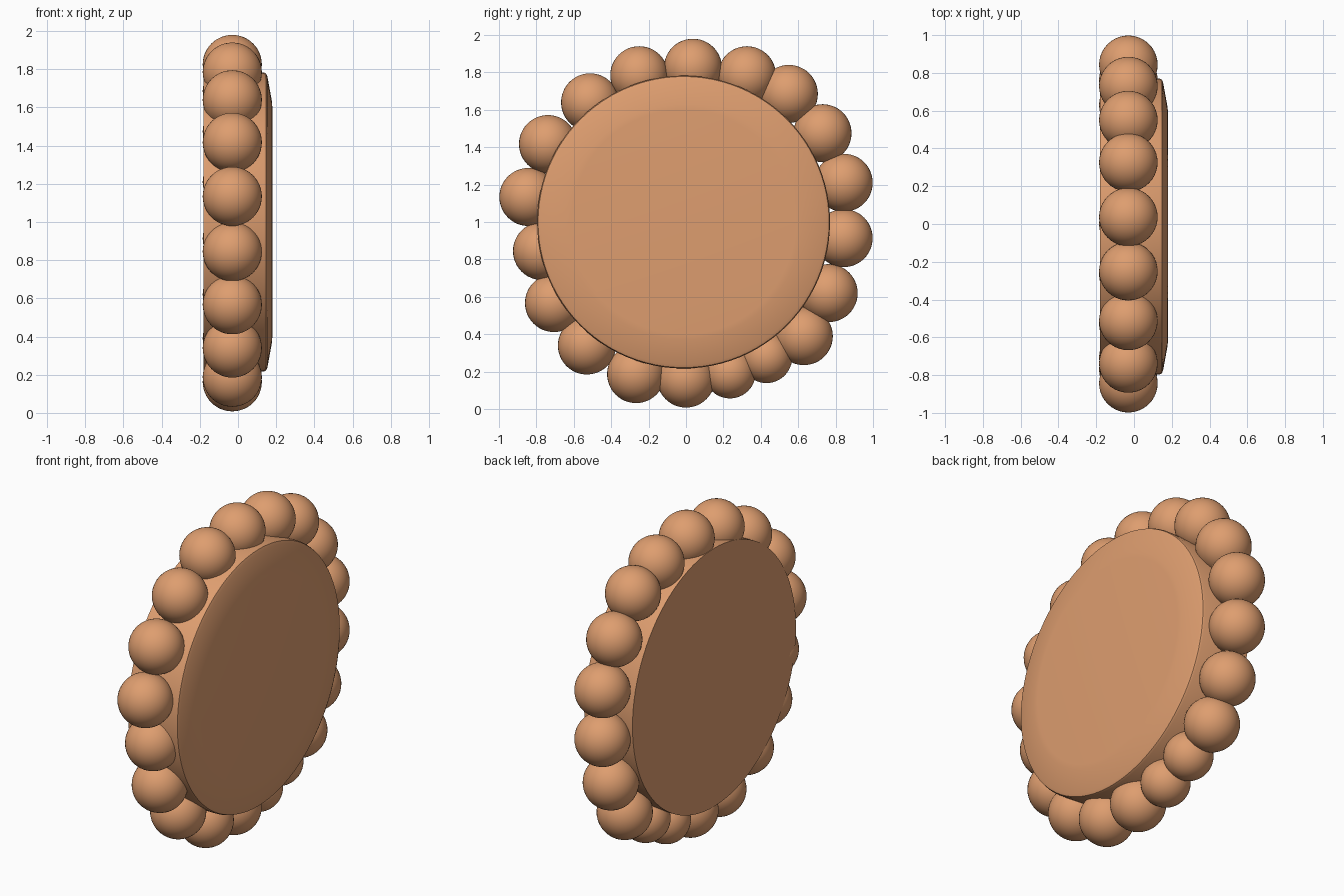
import bpy, bmesh, math
from mathutils import Matrix, Vector

cube = bpy.data.objects.get("Cube")
if cube:
    bpy.data.objects.remove(cube, do_unlink=True)

# Single warm tan colour
tan = bpy.data.materials.new("warm_tan")
tan.use_nodes = True
colour = (0.73, 0.34, 0.16, 1)
tan.diffuse_color = colour
tan.node_tree.nodes["Principled BSDF"].inputs["Base Color"].default_value = colour


def finish(name, bm, angle):
    """Turn a bmesh into a smooth-shaded, coloured object."""
    bmesh.ops.recalc_face_normals(bm, faces=bm.faces)
    mesh = bpy.data.meshes.new(name)
    bm.to_mesh(mesh)
    bm.free()
    mesh.materials.append(tan)
    obj = bpy.data.objects.new(name, mesh)
    bpy.context.collection.objects.link(obj)
    bpy.ops.object.select_all(action="DESELECT")
    obj.select_set(True)
    bpy.context.view_layer.objects.active = obj
    bpy.ops.object.shade_smooth_by_angle(angle=math.radians(angle))
    return obj


# Disc: profile (x, radius) turned around the x axis
CENTRE = Vector((0, -0.013, 1.0))
profile = [(-0.18, 0), (-0.18, 0.783), (0.135, 0.783), (0.147, 0.778),
           (0.154, 0.762), (0.178, 0.63), (0.18, 0.6), (0.18, 0)]
bm = bmesh.new()
verts = [bm.verts.new(CENTRE + Vector((x, 0, r))) for x, r in profile]
edges = [bm.edges.new(pair) for pair in zip(verts, verts[1:])]
bmesh.ops.spin(bm, geom=verts + edges, cent=CENTRE, axis=(1, 0, 0),
               angle=math.tau, steps=96)
bmesh.ops.remove_doubles(bm, verts=bm.verts, dist=0.0005)
finish("disc", bm, 40)

# Ring of hand-placed balls around the rim: (y, z) centres
BIG, SMALL, BALL_X = 0.155, 0.138, -0.03
big_balls = [(0.037, 1.825), (0.326, 1.785), (0.55, 1.685), (0.73, 1.475),
             (0.843, 1.21), (0.843, 0.914), (0.763, 0.62), (0.63, 0.39),
             (0, 0.163), (-0.267, 0.187), (-0.53, 0.34), (-0.706, 0.567),
             (-0.77, 0.845), (-0.843, 1.134), (-0.738, 1.417),
             (-0.513, 1.64), (-0.25, 1.785)]
small_balls = [(0.43, 0.277), (0.235, 0.195)]
balls = [(p, BIG) for p in big_balls] + [(p, SMALL) for p in small_balls]
for i, ((y, z), radius) in enumerate(balls, 1):
    bm = bmesh.new()
    bmesh.ops.create_uvsphere(bm, u_segments=40, v_segments=24, radius=radius,
                              matrix=Matrix.Translation((BALL_X, y, z)))
    finish(f"rim_ball_{i}", bm, 60)
